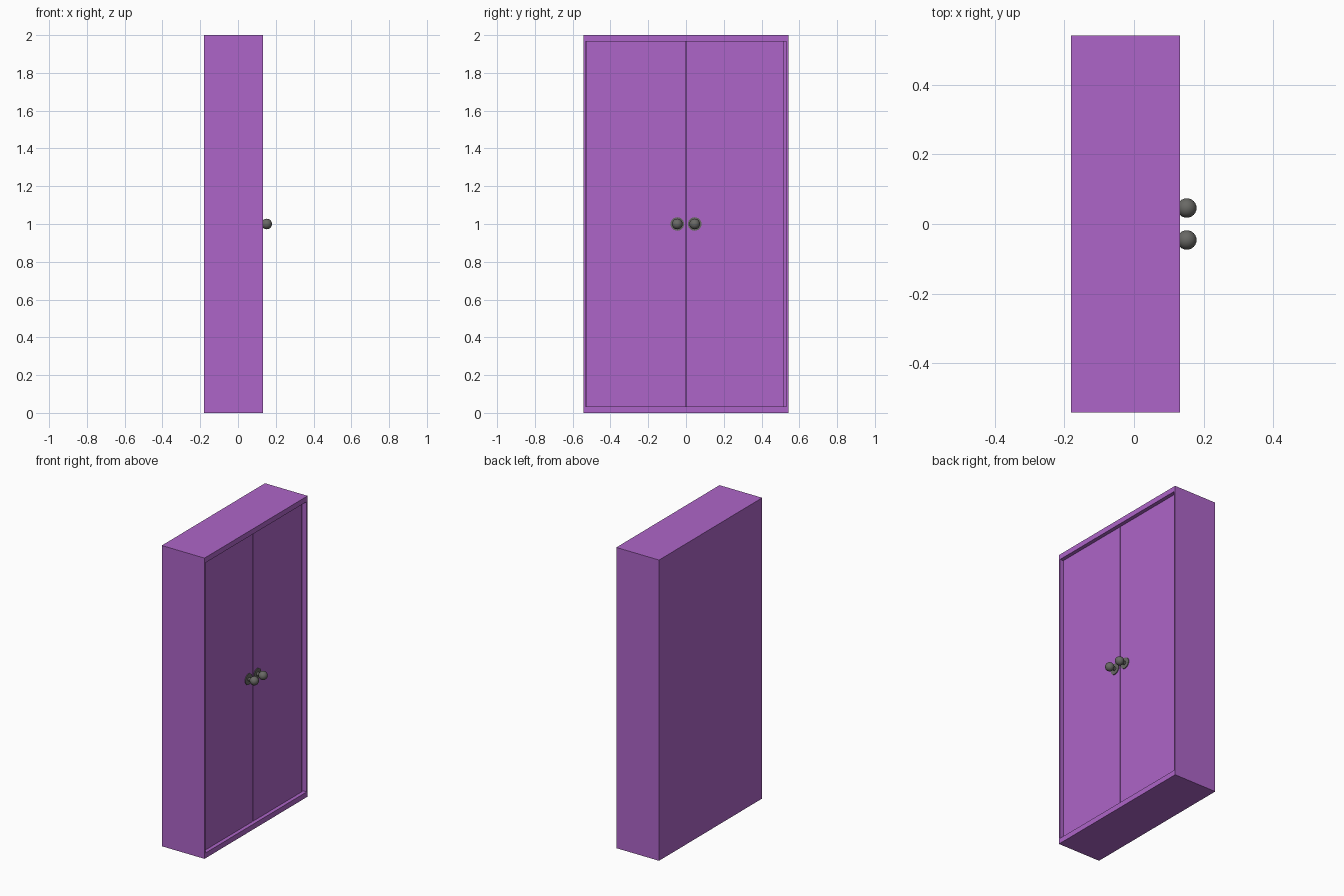
import bpy
import bmesh
from math import pi
from mathutils import Matrix

cube = bpy.data.objects.get("Cube")
if cube:
    bpy.data.objects.remove(cube, do_unlink=True)


def material(name, color):
    m = bpy.data.materials.new(name)
    m.use_nodes = True
    m.diffuse_color = color
    m.node_tree.nodes["Principled BSDF"].inputs["Base Color"].default_value = color
    return m


purple = material("purple paint", (0.42, 0.13, 0.58, 1))
grey = material("grey metal", (0.14, 0.14, 0.13, 1))


def finish(name, bm, mat):
    mesh = bpy.data.meshes.new(name)
    bmesh.ops.recalc_face_normals(bm, faces=bm.faces)
    bm.to_mesh(mesh)
    bm.free()
    obj = bpy.data.objects.new(name, mesh)
    bpy.context.collection.objects.link(obj)
    mesh.materials.append(mat)
    return obj


def add_box(bm, low, high):
    size = [b - a for a, b in zip(low, high)]
    mid = [(a + b) / 2 for a, b in zip(low, high)]
    bmesh.ops.create_cube(bm, size=1, matrix=Matrix.Translation(mid) @ Matrix.Diagonal((*size, 1)))


BACK, FRONT, HALF, TOP = -0.181, 0.133, 0.542, 2.0
SIDE, RAIL = 0.015, 0.035
DOOR = 0.108
KNOB_Y, KNOB_X, KNOB_R = 0.046, 0.152, 0.028

# Carcass: a box whose door side is inset and pushed in
bm = bmesh.new()
add_box(bm, (BACK, -HALF, 0), (FRONT, HALF, TOP))
face = max(bm.faces, key=lambda f: f.calc_center_median().x)
bmesh.ops.inset_region(bm, faces=[face], thickness=SIDE)
for v in face.verts:
    v.co.z = RAIL if v.co.z < 1 else TOP - RAIL
opening = bmesh.ops.extrude_discrete_faces(bm, faces=[face])["faces"][0]
for v in opening.verts:
    v.co.x = DOOR - 0.02
finish("cabinet_body", bm, purple)

# Doors, with a narrow gap between them and along one jamb
for name, y0, y1 in (("right_door", -HALF + SIDE, -0.003),
                     ("left_door", 0.003, HALF - SIDE - 0.01)):
    bm = bmesh.new()
    add_box(bm, (DOOR - 0.02, y0, RAIL), (DOOR, y1, TOP - RAIL))
    finish(name, bm, purple)

# Knobs: ball, neck and back plate
for name, side in (("right", -1), ("left", 1)):
    bm = bmesh.new()
    bmesh.ops.create_uvsphere(bm, u_segments=24, v_segments=16, radius=KNOB_R,
                              matrix=Matrix.Translation((KNOB_X, side * KNOB_Y, 1)))
    for x0, x1, radius in ((DOOR, DOOR + 0.005, 0.036), (DOOR, KNOB_X, 0.012)):
        place = Matrix.Translation(((x0 + x1) / 2, side * KNOB_Y, 1)) @ Matrix.Rotation(pi / 2, 4, "Y")
        bmesh.ops.create_cone(bm, cap_ends=True, segments=24, radius1=radius,
                              radius2=radius, depth=x1 - x0, matrix=place)
    knob = finish(name + "_knob", bm, grey)
    bpy.ops.object.select_all(action="DESELECT")
    knob.select_set(True)
    bpy.context.view_layer.objects.active = knob
    bpy.ops.object.shade_smooth_by_angle()
